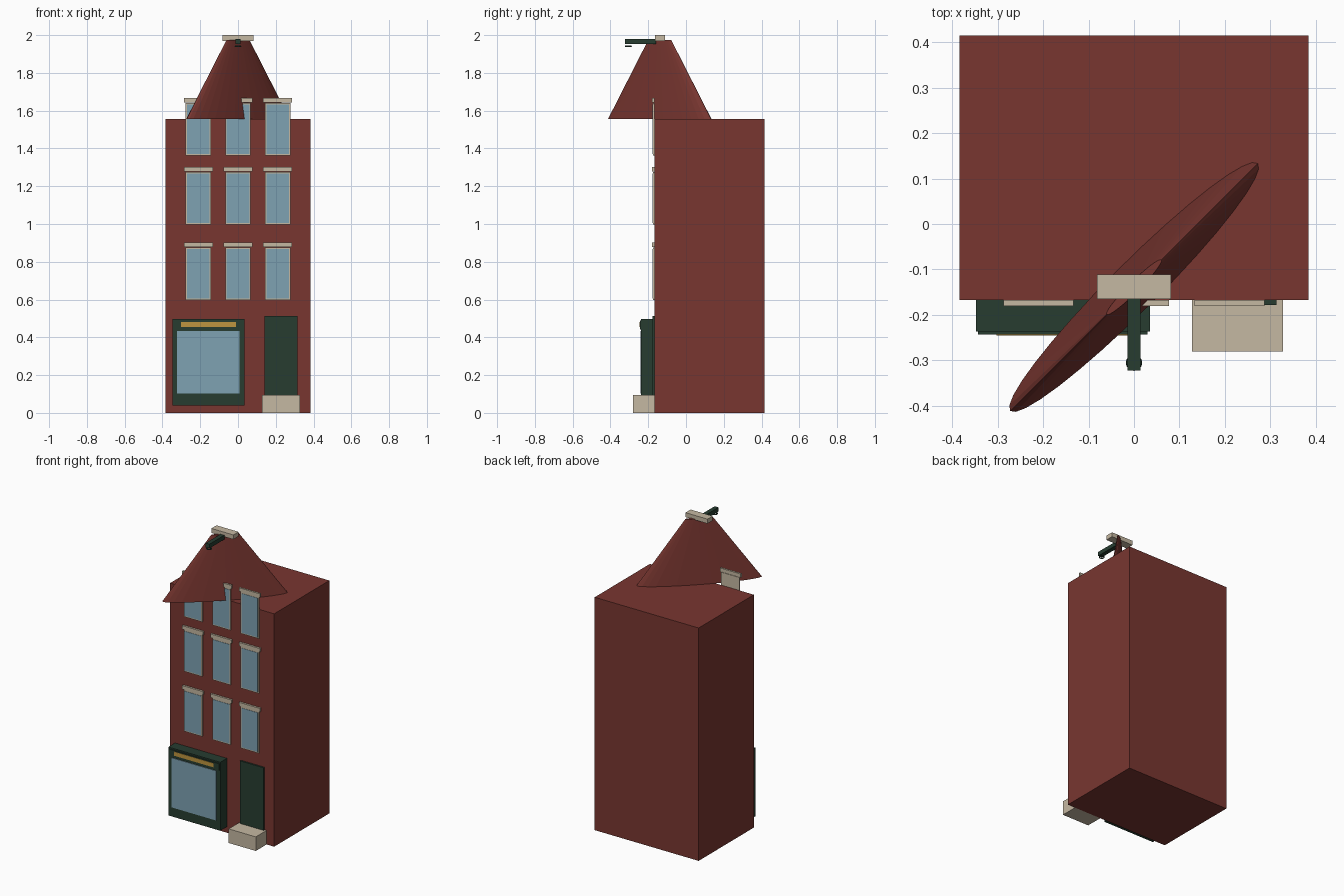
import bpy, math

if "Cube" in bpy.data.objects:
    bpy.data.objects.remove(bpy.data.objects["Cube"])


def material(name, rgb):
    m = bpy.data.materials.new(name)
    m.diffuse_color = (*rgb, 1)
    m.use_nodes = True
    m.node_tree.nodes["Principled BSDF"].inputs["Base Color"].default_value = m.diffuse_color
    return m


BRICK = material("brick", (0.19, 0.037, 0.03))
GREEN = material("dark_green", (0.02, 0.046, 0.03))
STONE = material("stone", (0.56, 0.48, 0.36))
GLASS = material("glass", (0.21, 0.36, 0.45))
GOLD = material("gold", (0.52, 0.30, 0.05))


def box(name, x, y, z, mat):
    """Axis-aligned box from (min, max) ranges."""
    bpy.ops.mesh.primitive_cube_add(size=1, location=[sum(r) / 2 for r in (x, y, z)])
    o = bpy.context.object
    o.name = name
    o.scale = [r[1] - r[0] for r in (x, y, z)]
    bpy.ops.object.transform_apply(location=False, rotation=False, scale=True)
    o.data.materials.append(mat)
    return o


WALL = -0.167  # front face of the house

# Main body
box("house_body", (-0.384, 0.384), (WALL, 0.415), (0, 1.555), BRICK)

# Flattened conical gable, turned across the front corner
bpy.ops.mesh.primitive_cone_add(vertices=32, radius1=0.385, radius2=0.085, depth=0.42,
                                location=(0, -0.139, 1.765), rotation=(0, 0, math.pi / 4))
gable = bpy.context.object
gable.name = "gable"
gable.scale = (1, 0.135, 1)
bpy.ops.object.transform_apply(location=False, rotation=True, scale=True)
gable.data.materials.append(BRICK)

# Gable cap, hoist beam and hook ring
box("gable_cap", (-0.081, 0.081), (-0.165, -0.111), (1.97, 2.0), STONE)
box("hoist_beam", (-0.014, 0.014), (-0.322, -0.16), (1.952, 1.98), GREEN)
bpy.ops.mesh.primitive_torus_add(major_radius=0.014, minor_radius=0.004, major_segments=16,
                                 minor_segments=8, location=(0, -0.305, 1.941))
hook = bpy.context.object
hook.name = "hoist_hook"
hook.data.materials.append(GREEN)

# Three rows of windows with lintels
for row, z in enumerate((0.598, 0.998, 1.363)):
    for col, x in enumerate((-0.21, 0, 0.21)):
        tag = f"{row + 1}_{col + 1}"
        box("window_frame_" + tag, (x - 0.067, x + 0.067), (-0.176, WALL), (z, z + 0.278), STONE)
        box("window_glass_" + tag, (x - 0.06, x + 0.06), (-0.178, -0.172), (z + 0.008, z + 0.27), GLASS)
        box("lintel_" + tag, (x - 0.077, x + 0.077), (-0.18, WALL), (z + 0.28, z + 0.304), STONE)

# Shopfront bay with sign board and window
box("shopfront", (-0.348, 0.035), (-0.237, WALL), (0.04, 0.497), GREEN)
box("shop_sign_board", (-0.343, 0.030), (-0.243, -0.23), (0.442, 0.488), GREEN)
box("shop_sign_bar", (-0.303, -0.01), (-0.245, -0.24), (0.454, 0.481), GOLD)
box("shop_glass", (-0.323, 0.008), (-0.241, -0.23), (0.102, 0.433), GLASS)

# Door and step
box("door", (0.139, 0.314), (-0.178, WALL), (0.09, 0.512), GREEN)
box("door_step", (0.128, 0.328), (-0.281, WALL), (0, 0.094), STONE)
